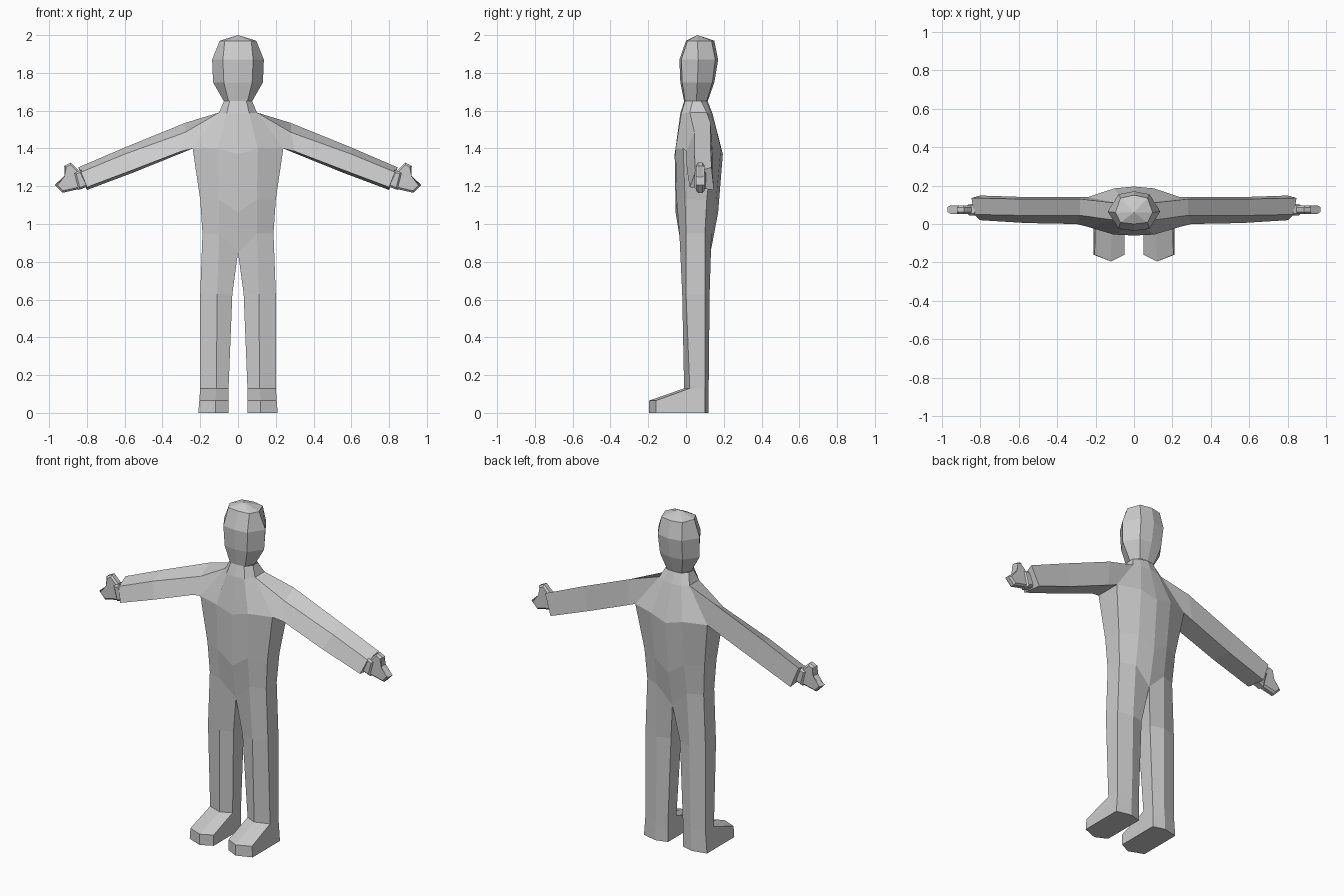
import bpy, bmesh

if "Cube" in bpy.data.objects:
    bpy.data.objects.remove(bpy.data.objects["Cube"])

grey = bpy.data.materials.new("plain grey")
grey.diffuse_color = (0.6, 0.6, 0.6, 1)
grey.use_nodes = True
grey.node_tree.nodes["Principled BSDF"].inputs["Base Color"].default_value = grey.diffuse_color


def finish(bm, name):
    """Turn half a shape into a mirrored, flat-shaded object."""
    bmesh.ops.remove_doubles(bm, verts=bm.verts, dist=0.0005)
    bmesh.ops.recalc_face_normals(bm, faces=bm.faces)
    me = bpy.data.meshes.new(name)
    bm.to_mesh(me)
    bm.free()
    me.materials.append(grey)
    ob = bpy.data.objects.new(name, me)
    bpy.context.collection.objects.link(ob)
    mirror = ob.modifiers.new("mirror", 'MIRROR')
    mirror.use_clip = True
    mirror.merge_threshold = 0.001
    return ob


def bridge(bm, a, b, closed=True, skip=()):
    """Quads between two rings of vertices."""
    n = len(a)
    for i in range(n if closed else n - 1):
        if i not in skip:
            j = (i + 1) % n
            bm.faces.new((a[i], a[j], b[j], b[i]))


# Body: heights (inner, middle, outer), x (inner, middle, outer),
# front y (inner, middle, outer), back y (outer, middle, inner)
SECTIONS = [
    ((0, 0, 0), (.05, .12, .21), (-.16, -.195, -.16), (.10, .12, .10)),
    ((.065, .065, .065), (.05, .12, .205), (-.16, -.195, -.16), (.10, .12, .10)),
    ((.13, .13, .13), (.05, .115, .20), (.02, -.01, .02), (.10, .12, .10)),
    ((.63, .63, .63), (.03, .11, .20), (0, -.02, 0), (.10, .125, .10)),
    ((.85, .95, .95), (0, .10, .188), (-.02, -.035, 0), (.10, .135, .13)),
    ((1.06, 1.13, 1.13), (0, .10, .20), (-.055, -.05, -.005), (.11, .16, .17)),
    ((1.37, 1.40, 1.40), (0, .105, .24), (-.06, -.055, -.015), (.14, .185, .195)),
    ((1.585, 1.585, 1.59), (0, .06, .10), (-.03, -.025, .02), (.11, .13, .14)),
    ((1.65, 1.65, 1.65), (0, .045, .075), (-.01, -.005, .035), (.08, .105, .115)),
]
CROTCH, CHEST, SHOULDER = 4, 6, 7

bm = bmesh.new()
rings = []
for z, x, front, back in SECTIONS:
    pts = list(zip(x, front, z)) + list(zip(x[::-1], back, z[::-1]))
    rings.append([bm.verts.new(p) for p in pts])
bm.faces.new(rings[0])
for k in range(len(rings) - 1):
    # legs are closed tubes, the torso is open along the centre line
    bridge(bm, rings[k], rings[k + 1], closed=k < CROTCH,
           skip=(2,) if k == CHEST else ())

# Arm grows out of the opening left at the shoulder
ARM = [
    ((.30, 0, 1.385), (.28, .045, 1.485), (.28, .13, 1.535), (.30, .14, 1.375)),
    ((.56, .005, 1.285), (.60, .045, 1.37), (.60, .13, 1.405), (.56, .14, 1.27)),
    ((.80, .02, 1.195), (.83, .05, 1.275), (.845, .135, 1.30), (.80, .148, 1.18)),
]
low, high = rings[CHEST], rings[SHOULDER]
prev = [low[2], high[2], high[3], low[3]]
for pts in ARM:
    ring = [bm.verts.new(p) for p in pts]
    bridge(bm, prev, ring)
    prev = ring
bm.faces.new(prev)
finish(bm, "body")

# Head: z, corner x, side x, then y of front centre, front corner,
# side, back corner, back centre
HEAD = [
    (1.65, .05, .075, -.01, -.005, .055, .11, .115),
    (1.75, .075, .132, -.03, -.02, .06, .14, .15),
    (1.87, .08, .137, -.035, -.025, .065, .155, .17),
    (1.97, .07, .097, .0, .008, .06, .135, .15),
    (2.0, 0, 0, .06, .06, .06, .06, .06),
]
bm = bmesh.new()
rings = []
for z, xc, xs, *ys in HEAD:
    rings.append([bm.verts.new((x, y, z))
                  for x, y in zip((0, xc, xs, xc, 0), ys)])
for a, b in zip(rings, rings[1:-1]):
    bridge(bm, a, b, closed=False)
top = rings[-1][0]
for a, b in zip(rings[-2], rings[-2][1:]):
    bm.faces.new((a, b, top))
for v in rings[-1][1:]:
    bm.verts.remove(v)
finish(bm, "head")


def slab(name, outline, y0, y1, bevel):
    """Outline in x and z, given thickness along y with chamfered rims."""
    bm = bmesh.new()
    a = [bm.verts.new((x, y0, z)) for x, z in outline]
    b = [bm.verts.new((x, y1, z)) for x, z in outline]
    bm.faces.new(a)
    bm.faces.new(b[::-1])
    bridge(bm, a, b)
    rims = [e for e in bm.edges if abs(e.verts[0].co.y - e.verts[1].co.y) < 1e-6]
    bmesh.ops.bevel(bm, geom=rims, offset=bevel, segments=1, affect='EDGES')
    finish(bm, name)


# Mitten-like hand with raised thumb, and the wrist block behind it
slab("hand", [(.82, 1.19), (.845, 1.285), (.885, 1.325), (.92, 1.308),
              (.907, 1.25), (.97, 1.207), (.93, 1.165)], .053, .097, .01)
slab("wrist", [(.79, 1.20), (.83, 1.285), (.868, 1.272), (.845, 1.18)],
     .045, .105, .01)
